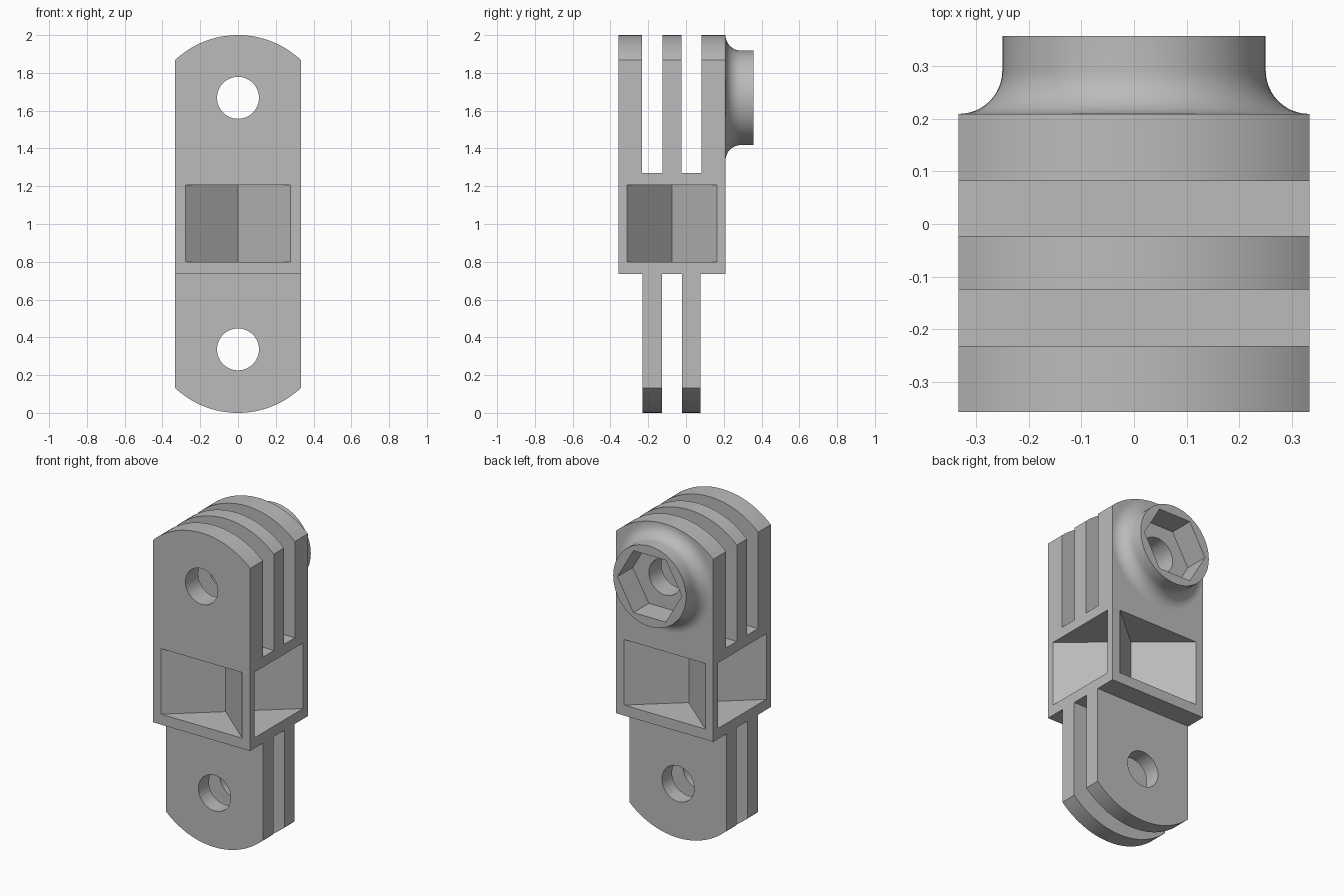
import bpy, bmesh
from math import sin, cos, pi, asin, radians
from mathutils import Vector

if "Cube" in bpy.data.objects:
    bpy.data.objects.remove(bpy.data.objects["Cube"], do_unlink=True)

W = 0.333                       # half width
FRONT, BACK = -0.357, 0.209     # plate stack limits
MID = (FRONT + BACK) / 2
HOLE_TOP, HOLE_LOW = 1.668, 0.336
ARC = 0.486                     # radius of the rounded ends

grey = bpy.data.materials.new("plain grey")
grey.use_nodes = True
grey.diffuse_color = (0.5, 0.5, 0.5, 1)
grey.node_tree.nodes["Principled BSDF"].inputs["Base Color"].default_value = (0.5, 0.5, 0.5, 1)


def finish(bm, name):
    bmesh.ops.recalc_face_normals(bm, faces=bm.faces)
    mesh = bpy.data.meshes.new(name)
    bm.to_mesh(mesh)
    bm.free()
    mesh.materials.append(grey)
    ob = bpy.data.objects.new(name, mesh)
    bpy.context.collection.objects.link(ob)
    return ob


def prism(name, points, offset):
    """Extrude a closed outline of 3D points along an offset."""
    bm = bmesh.new()
    face = bm.faces.new([bm.verts.new(p) for p in points])
    ext = bmesh.ops.extrude_face_region(bm, geom=[face])["geom"]
    bmesh.ops.translate(bm, vec=offset,
                        verts=[g for g in ext if isinstance(g, bmesh.types.BMVert)])
    return finish(bm, name)


def slab(name, y0, y1, z0, z1):
    pts = [(-0.5, y0, z0), (0.5, y0, z0), (0.5, y1, z0), (-0.5, y1, z0)]
    return prism(name, pts, (0, 0, z1 - z0))


def rod(name, r, z, y0, y1, sides):
    pts = [(r * cos(2 * pi * i / sides), y0, z + r * sin(2 * pi * i / sides))
           for i in range(sides)]
    return prism(name, pts, (0, y1 - y0, 0))


def combine(target, tool, operation="DIFFERENCE"):
    """Apply a boolean and remove the helper."""
    mod = target.modifiers.new("boolean", "BOOLEAN")
    mod.operation, mod.object, mod.solver = operation, tool, "EXACT"
    tool.hide_render = True
    bpy.ops.object.select_all(action="DESELECT")
    bpy.context.view_layer.objects.active = target
    target.select_set(True)
    bpy.ops.object.modifier_apply(modifier=mod.name)
    bpy.data.objects.remove(tool, do_unlink=True)


# Main outline: straight sides with a shallow arc at both ends
half = asin(W / ARC)
steps = 32
arc = [half - 2 * half * i / steps for i in range(steps + 1)]
outline = [(ARC * sin(a), FRONT, 2 - ARC + ARC * cos(a)) for a in arc]
outline += [(-ARC * sin(a), FRONT, ARC - ARC * cos(a)) for a in arc]
body = prism("hinge_arm_body", outline, (0, BACK - FRONT, 0))

# Upper slots leave three prongs; lower cuts leave two
for y0, y1 in [(-0.232, -0.124), (-0.023, 0.082)]:
    combine(body, slab("upper_slot", y0, y1, 1.27, 2.2))
for y0, y1 in [(-0.6, -0.23), (-0.127, -0.021), (0.078, 0.5)]:
    combine(body, slab("lower_slot", y0, y1, -0.2, 0.735))

# Wedge pockets on all four sides, leaving crossed webs in the middle
for s in (1, -1):
    edge = MID + s * (BACK - MID)
    out = edge + s * 0.05
    tip = edge - s * 0.236
    pts = [(-0.279, out, 0.8), (0.279, out, 0.8), (0.279, edge, 0.8),
           (0, tip, 0.8), (-0.279, edge, 0.8)]
    combine(body, prism("end_pocket", pts, (0, 0, 0.407)))
    pts = [(s * 0.4, MID - 0.238, 0.8), (s * 0.4, MID + 0.238, 0.8),
           (s * W, MID + 0.238, 0.8), (s * 0.053, MID, 0.8), (s * W, MID - 0.238, 0.8)]
    combine(body, prism("side_pocket", pts, (0, 0, 0.407)))

# Round boss with a concave flare at its foot
profile = [(0, 0.19), (0.332, 0.19)]
for i in range(13):
    a = pi / 2 * i / 12
    profile.append((0.332 - 0.082 * sin(a), BACK + 0.082 * (1 - cos(a))))
profile += [(0.25, 0.357), (0, 0.357)]
bm = bmesh.new()
verts = [bm.verts.new((r, y, HOLE_TOP)) for r, y in profile]
edges = [bm.edges.new(pair) for pair in zip(verts, verts[1:])]
bmesh.ops.spin(bm, geom=verts + edges, cent=(0, 0, HOLE_TOP), axis=(0, 1, 0),
               angle=2 * pi, steps=64)
bmesh.ops.remove_doubles(bm, verts=bm.verts, dist=0.0001)
combine(body, finish(bm, "boss"), "UNION")

# Hexagonal nut recess and the two pin holes
combine(body, rod("nut_recess", 0.222, HOLE_TOP, 0.206, 0.5, 6))
for z in (HOLE_TOP, HOLE_LOW):
    combine(body, rod("pin_hole", 0.111, z, -0.5, 0.5, 48))

bpy.ops.object.select_all(action="DESELECT")
body.select_set(True)
bpy.context.view_layer.objects.active = body
bpy.ops.object.shade_smooth_by_angle(angle=radians(30))
